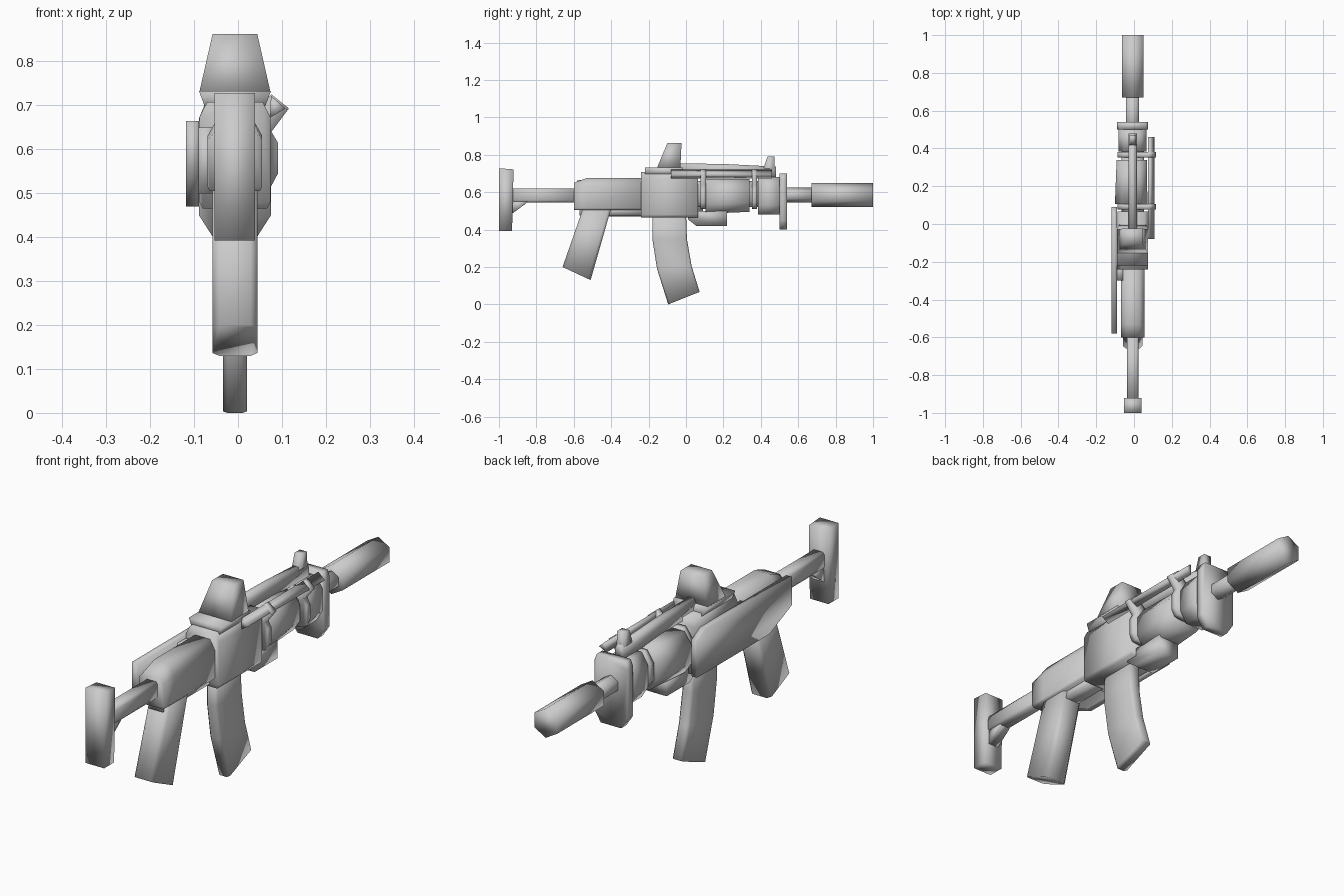
import bpy, bmesh, math
from mathutils import Vector

CX = -0.007  # centre line of the body


def loft(name, rings):
    """Skin a list of equal-sized point rings and cap both ends."""
    bm = bmesh.new()
    vs = [[bm.verts.new(p) for p in r] for r in rings]
    n = len(rings[0])
    for a, b in zip(vs, vs[1:]):
        for i in range(n):
            j = (i + 1) % n
            bm.faces.new((a[i], a[j], b[j], b[i]))
    bm.faces.new(vs[0])
    bm.faces.new(vs[-1])
    bmesh.ops.recalc_face_normals(bm, faces=bm.faces)
    me = bpy.data.meshes.new(name)
    bm.to_mesh(me)
    bm.free()
    for p in me.polygons:
        p.use_smooth = True
    ob = bpy.data.objects.new(name, me)
    bpy.context.collection.objects.link(ob)
    return ob


def sec(y, w, z0, z1, ct=(0, 0), cb=(0, 0), cx=CX):
    """Cross-section at y: half width w, chamfers (dx, dz) at top and bottom."""
    pts = []
    for s in (1, -1):
        half = [(w - cb[0], z0), (w, z0 + cb[1]), (w, z1 - ct[1]), (w - ct[0], z1)]
        half = half if s == 1 else half[::-1]
        pts += [(cx + s * x, y, z) for x, z in half]
    clean = [p for i, p in enumerate(pts) if p != pts[i - 1]]
    return clean


def block(name, y0, y1, *args, **kw):
    return loft(name, [sec(y0, *args, **kw), sec(y1, *args, **kw)])


def side_profile(name, pts, x0, x1):
    return loft(name, [[(x, y, z) for y, z in pts] for x in (x0, x1)])


def front_profile(name, pts, y0, y1):
    return loft(name, [[(x, y, z) for x, z in pts] for y in (y0, y1)])


def hex_tube(name, y0, y1, r, z):
    ring = [(CX + r * math.sin(k * math.pi / 3), z + r * math.cos(k * math.pi / 3)) for k in range(6)]
    return front_profile(name, ring, y0, y1)


def limb(name, stations, w, c):
    """Chamfered bar through (back, front) edge pairs in the side view."""
    rings = []
    for b, f in stations:
        b, f = Vector(b), Vector(f)
        d = (f - b).normalized() * c
        outline = [(b, w - c), (b + d, w), (f - d, w), (f, w - c)]
        rings.append([(CX + x, *p) for p, x in outline] +
                     [(CX - x, *p) for p, x in outline[::-1]])
    return loft(name, rings)


# Muzzle end
hex_tube("suppressor", 0.67, 1.0, 0.065, 0.585)
hex_tube("barrel", 0.45, 0.70, 0.04, 0.585)
block("front_plate", 0.50, 0.54, 0.082, 0.40, 0.70, (0.012, 0.03), (0.032, 0.05))
block("gas_block", 0.385, 0.505, 0.074, 0.48, 0.68, (0.03, 0.05), (0.03, 0.05))

# Handguard and its core
block("handguard_core", 0.03, 0.42, 0.06, 0.52, 0.66, (0.025, 0.03), (0.025, 0.03))
loft("handguard", [
    sec(0.105, 0.086, 0.485, 0.67, (0.035, 0.05), (0.035, 0.05), cx=-0.015),
    sec(0.34, 0.08, 0.495, 0.67, (0.035, 0.05), (0.035, 0.05), cx=-0.012)])
side_profile("under_block", [(0.01, 0.50), (0.01, 0.455), (0.055, 0.42), (0.218, 0.42),
                             (0.218, 0.50)], CX - 0.05, CX + 0.05)

# Clamps holding the side rod
clamp = [(0.04, 0.51), (0.075, 0.515), (0.091, 0.545), (0.091, 0.615), (0.076, 0.64),
         (0.116, 0.693), (0.076, 0.725), (0.03, 0.68), (-0.055, 0.68), (-0.088, 0.63),
         (-0.088, 0.55), (-0.055, 0.51)]
for label, y in (("rear", 0.092), ("front", 0.366)):
    front_profile(label + "_clamp", clamp, y - 0.014, y + 0.014)
front_profile("side_rod", [(0.075, 0.722), (0.108, 0.693), (0.073, 0.672)], -0.08, 0.46)

# Gas tube above the barrel and front sight
loft("gas_tube", [sec(-0.04, 0.022, 0.69, 0.755, (0.01, 0.02)),
                  sec(0.22, 0.022, 0.69, 0.75, (0.01, 0.02)),
                  sec(0.48, 0.022, 0.67, 0.737, (0.01, 0.02))])
side_profile("front_sight", [(0.415, 0.73), (0.435, 0.79), (0.472, 0.79), (0.475, 0.66),
                             (0.415, 0.66)], CX - 0.018, CX + 0.018)

# Receiver
block("front_receiver", -0.24, 0.065, 0.081, 0.465, 0.708, (0.018, 0.035), (0.008, 0.015))
loft("rear_receiver", [
    sec(-0.60, 0.062, 0.505, 0.65, (0.025, 0.03), (0.005, 0.01)),
    sec(-0.53, 0.062, 0.505, 0.676, (0.025, 0.045), (0.005, 0.01)),
    sec(-0.20, 0.062, 0.505, 0.676, (0.025, 0.045), (0.005, 0.01))])
block("trigger_housing", -0.57, -0.2, 0.035, 0.475, 0.52)

# Left side plate and its mount
side_profile("side_plate", [(-0.58, 0.665), (-0.58, 0.54), (-0.42, 0.47), (0.09, 0.47),
                            (0.09, 0.63), (0.03, 0.665)], -0.118, -0.089)
block("side_plate_mount", -0.30, -0.20, 0.02, 0.50, 0.65, cx=-0.073)

# Reflex sight: base and tapering hood
loft("sight_base", [
    [(CX + sx * w, y, z) for sx, y in ((-1, y0), (1, y0), (1, y1), (-1, y1))]
    for w, z, y0, y1 in ((0.066, 0.69, -0.22, 0.0), (0.082, 0.733, -0.22, -0.02))])
loft("sight_hood", [
    [(CX + sx * w, y, z) for sx, y in ((-1, y0), (1, y0), (1, y1), (-1, y1))]
    for w, z, y0, y1 in ((0.081, 0.73, -0.155, -0.03), (0.051, 0.862, -0.10, -0.024))])

# Grip and curved magazine
limb("grip", [((-0.55, 0.515), (-0.40, 0.515)), ((-0.66, 0.2), (-0.51, 0.13))], 0.051, 0.015)
limb("magazine", [((-0.178, 0.49), (0.0, 0.49)), ((-0.18, 0.35), (0.005, 0.35)),
                  ((-0.155, 0.19), (0.03, 0.205)), ((-0.095, 0.0), (0.073, 0.067))], 0.0275, 0.01)

# Stock
block("stock_tube", -0.95, -0.58, 0.03, 0.545, 0.62, (0.008, 0.012), (0.008, 0.012))
side_profile("stock_gusset", [(-0.93, 0.485), (-0.93, 0.56), (-0.84, 0.56), (-0.855, 0.54)],
             CX - 0.025, CX + 0.025)
side_profile("butt_plate", [(-1.0, 0.392), (-1.0, 0.728), (-0.922, 0.722), (-0.93, 0.392)],
             CX - 0.046, CX + 0.046)
